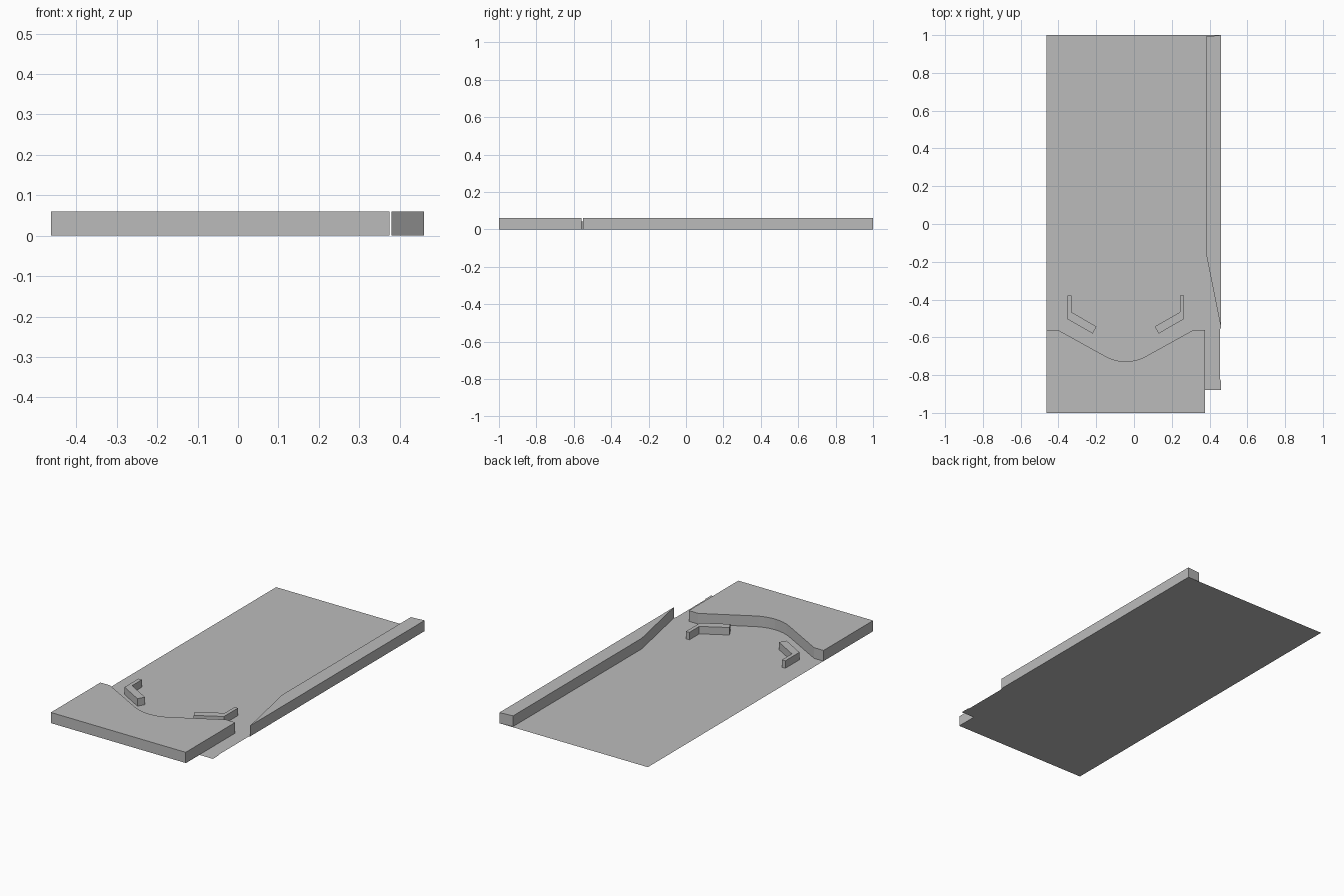
import bpy
import bmesh
import math

cube = bpy.data.objects.get("Cube")
if cube:
    bpy.data.objects.remove(cube, do_unlink=True)

GREY = (0.5, 0.5, 0.5, 1)
grey = bpy.data.materials.new("plain grey")
grey.use_nodes = True
grey.diffuse_color = GREY
grey.node_tree.nodes["Principled BSDF"].inputs["Base Color"].default_value = GREY

MID = -0.044    # symmetry line of the end block and brackets
HEIGHT = 0.06


def slab(name, outline, height=0.0):
    """Flat outline, raised from the ground to a height if one is given."""
    bm = bmesh.new()
    face = bm.faces.new([bm.verts.new((x, y, 0)) for x, y in outline])
    if height:
        raised = bmesh.ops.extrude_face_region(bm, geom=[face])["geom"]
        for v in raised:
            if isinstance(v, bmesh.types.BMVert):
                v.co.z = height
    bmesh.ops.recalc_face_normals(bm, faces=bm.faces)
    mesh = bpy.data.meshes.new(name)
    bm.to_mesh(mesh)
    bm.free()
    mesh.materials.append(grey)
    obj = bpy.data.objects.new(name, mesh)
    bpy.context.collection.objects.link(obj)
    return obj


def mirrored(points):
    return [(2 * MID - x, y) for x, y in points]


# Thin floor sheet, notched at the front corner
slab("floor", [(-0.463, -1), (0.377, -1), (0.377, -0.88), (0.46, -0.88),
               (0.46, -0.83), (0.455, -0.82), (0.455, -0.56), (0.46, -0.55),
               (0.46, 1), (-0.463, 1)])

# Side rail tapering to a point towards the front
slab("side_rail", [(0.38, -0.15), (0.46, -0.55), (0.46, 1), (0.38, 0.992)], HEIGHT)

# End block with a sloped, rounded inner edge
radius, slope = 0.22, math.radians(30)
curve = []
for i in range(9):
    a = slope * (i / 4 - 1)
    curve.append((MID + radius * math.sin(a), -0.728 + radius * (1 - math.cos(a))))
left = [(-0.463, -1), (-0.463, -0.56), (-0.404, -0.56)]
slab("end_block", left + curve + mirrored(left)[::-1], HEIGHT)

# Pair of bent guide brackets
bracket = [(-0.353, -0.378), (-0.353, -0.503), (-0.219, -0.58),
           (-0.198, -0.543), (-0.332, -0.466), (-0.332, -0.378)]
slab("right_bracket", bracket, 0.042)
slab("left_bracket", mirrored(bracket), 0.042)
